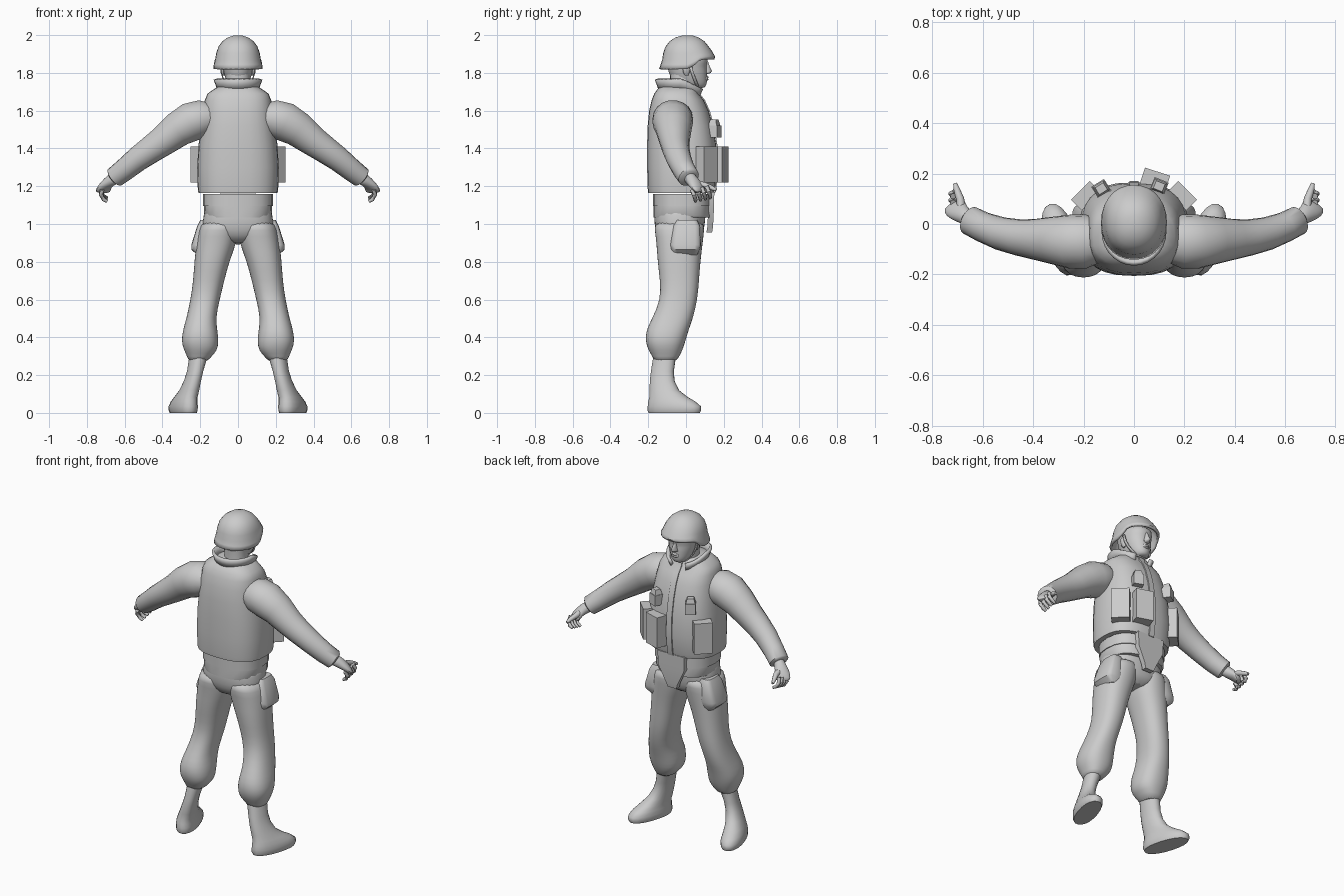
import bpy, bmesh, math
from mathutils import Vector, Matrix

grey = bpy.data.materials.new("plain_grey")
grey.diffuse_color = (0.6, 0.6, 0.6, 1)


def finish(name, bm, mirror=False, subsurf=0, solid=0, angle=50):
    bmesh.ops.recalc_face_normals(bm, faces=bm.faces[:])
    me = bpy.data.meshes.new(name)
    bm.to_mesh(me)
    bm.free()
    ob = bpy.data.objects.new(name, me)
    bpy.context.collection.objects.link(ob)
    me.materials.append(grey)
    bpy.ops.object.select_all(action='DESELECT')
    ob.select_set(True)
    bpy.context.view_layer.objects.active = ob
    bpy.ops.object.shade_smooth_by_angle(angle=math.radians(angle))
    if solid:
        m = ob.modifiers.new("thickness", 'SOLIDIFY')
        m.thickness, m.offset = solid, -1
    if mirror:
        ob.modifiers.new("mirror", 'MIRROR').use_mirror_merge = False
    if subsurf:
        m = ob.modifiers.new("smooth", 'SUBSURF')
        m.levels = m.render_levels = subsurf
    return ob


def oval(c, rx, ry, rot=0, n=20, p=2.0):
    """Horizontal superellipse ring."""
    pts = []
    for i in range(n):
        a = 2 * math.pi * i / n
        x, y = [math.copysign(abs(v) ** (2 / p), v) for v in (math.cos(a), math.sin(a))]
        pts.append(Vector(c) + Matrix.Rotation(rot, 3, 'Z') @ Vector((x * rx, y * ry, 0)))
    return pts


def slab(z, x0, x1, y0, y1, p=2.3, n=20):
    return oval(((x0 + x1) / 2, (y0 + y1) / 2, z), (x1 - x0) / 2, (y1 - y0) / 2, 0, n, p)


def loft(name, rings, caps=(True, True), **kw):
    bm = bmesh.new()
    vs = [[bm.verts.new(p) for p in r] for r in rings]
    n = len(vs[0])
    for a, b in zip(vs, vs[1:]):
        for i in range(n):
            bm.faces.new((a[i], a[(i + 1) % n], b[(i + 1) % n], b[i]))
    if caps[0]:
        bm.faces.new(vs[0])
    if caps[1]:
        bm.faces.new(vs[-1])
    return finish(name, bm, **kw)


def tube(name, path, n=14, **kw):
    """Round limb through (x, y, z, radius across, radius in height)."""
    pts = [Vector(p[:3]) for p in path]
    rings = []
    for i, p in enumerate(path):
        d = (pts[min(i + 1, len(pts) - 1)] - pts[max(i - 1, 0)]).normalized()
        side = d.cross(Vector((0, 0, 1))).normalized()
        up = side.cross(d)
        rings.append([pts[i] + side * p[3] * math.cos(2 * math.pi * k / n)
                      + up * p[4] * math.sin(2 * math.pi * k / n) for k in range(n)])
    return loft(name, rings, mirror=True, **kw)


def box(name, c, size, rot=0, taper=1.0):
    bm = bmesh.new()
    bmesh.ops.create_cube(bm, size=1)
    for v in bm.verts:
        k = taper if v.co.z > 0 else 1
        v.co = Vector((v.co.x * size[0] * k, v.co.y * size[1] * k, v.co.z * size[2]))
    bm.transform(Matrix.Translation(c) @ Matrix.Rotation(math.radians(rot), 4, 'Z'))
    return finish(name, bm, angle=30)


# trousers: seat and two legs
loft("trouser_seat", [slab(z, -x, x, a, b, 2.4) for z, x, a, b in (
    (1.12, .18, -.17, .11), (1.04, .182, -.17, .105), (.99, .195, -.168, .1),
    (.94, .175, -.155, .09), (.89, .07, -.11, .06))], subsurf=1)
loft("trouser_leg", [slab(*r) for r in (
    (1.02, .0, .19, -.168, .1), (.97, .0, .208, -.168, .098), (.9, .006, .222, -.157, .09),
    (.8, .046, .232, -.152, .077), (.7, .072, .238, -.138, .07), (.6, .096, .252, -.135, .062),
    (.5, .118, .274, -.18, .038), (.44, .108, .292, -.212, .015), (.38, .102, .302, -.217, -.002),
    (.33, .108, .286, -.2, -.018), (.3, .14, .27, -.178, -.035), (.27, .16, .262, -.17, -.05))],
    mirror=True, subsurf=1)

# thigh pockets, swelling towards the bottom
loft("thigh_pocket", [slab(z, .12, x, a, b, 4, 16) for z, x, a, b in (
    (1.02, .2, -.05, .06), (.99, .216, -.068, .075), (.89, .247, -.085, .08),
    (.865, .247, -.08, .075), (.835, .215, -.07, .06))], mirror=True, angle=35)

# boots, turned outwards
loft("boot", [oval((x, y, z), rx, ry, -.3, 20, 2.2) for z, x, y, rx, ry in (
    (0, .29, -.062, .058, .142), (.012, .29, -.062, .063, .148), (.035, .29, -.062, .064, .147),
    (.06, .285, -.075, .06, .13), (.085, .275, -.093, .054, .104), (.12, .258, -.115, .048, .08),
    (.17, .241, -.126, .042, .067), (.22, .227, -.125, .04, .062), (.32, .205, -.11, .048, .06))],
    mirror=True)

# waist belt in two bands
loft("belt_upper", [slab(z, -x, x, -.175, .135, 2.5) for z, x in ((1.095, .186), (1.16, .186))])
loft("belt_lower", [slab(z, -x, x, -.172, .13, 2.5) for z, x in ((1.035, .172), (1.045, .18), (1.096, .181))])

# armoured vest
vest = ((1.165, .21, -.2, .148), (1.19, .213, -.203, .155), (1.3, .216, -.206, .165),
        (1.42, .209, -.206, .16), (1.52, .195, -.203, .143), (1.6, .184, -.195, .12),
        (1.655, .176, -.182, .095), (1.69, .162, -.168, .068), (1.715, .125, -.15, .06),
        (1.735, .09, -.125, .045))
loft("vest", [slab(z, -x, x, a, b, 2.6, 28) for z, x, a, b in vest])
loft("vest_closure", [[Vector((x, y, z)) for x, y in
                       ((-.018, b - .02), (.018, b - .02), (.018, b + .006), (-.018, b + .006))]
                      for z, _, _, b in vest[:-1]], angle=30)

# groin flap below the vest
loft("groin_flap", [[Vector((x, y, z)) for x, y in ((-w, b - .03), (w, b - .03), (w, b), (-w, b))]
                    for z, w, b in ((.955, .03, .138), (.985, .04, .143), (1.08, .088, .148),
                                    (1.17, .092, .15))], angle=30)

# stand-up collar, open at the front
bm = bmesh.new()
cols = []
for i in range(25):
    a = math.radians(115 + 310 * i / 24)
    col = []
    for r, h in ((.92, 0), (1.0, .028), (1.1, .055)):
        x, y = .102 * r * math.cos(a), -.03 + .108 * r * math.sin(a)
        col.append(bm.verts.new((x, y, 1.715 + h - .5 * max(0, y + .02))))
    cols.append(col)
for a, b in zip(cols, cols[1:]):
    for k in (0, 1):
        bm.faces.new((a[k], b[k], b[k + 1], a[k + 1]))
finish("collar", bm, solid=.018, angle=40)

# pouches round the vest
for x, y, rot, d in ((.082, .172, -18, .075), (.192, .112, -45, .06), (-.192, .112, 45, .06)):
    box("magazine_pouch", (x, y, 1.315), (.105, d, .19), rot)
for x, y, rot in ((.1, .15, -22), (-.13, .14, 32)):
    box("small_pouch", (x, y, 1.49), (.06, .055, .065), rot)
    box("small_pouch_top", (x, y, 1.537), (.054, .046, .03), rot, .7)

# sleeves
tube("sleeve", ((.14, -.07, 1.56, .085, .08), (.19, -.07, 1.558, .107, .1), (.25, -.07, 1.54, .108, .105),
                (.32, -.065, 1.5, .095, .094), (.4, -.06, 1.437, .08, .08), (.46, -.053, 1.395, .072, .073),
                (.53, -.038, 1.345, .066, .066), (.6, -.012, 1.288, .06, .06), (.652, .014, 1.248, .058, .056),
                (.658, .017, 1.243, .045, .044)), n=18)

# hands: palm, curled fingers, thumb
tube("palm", ((.635, .01, 1.255, .034, .036), (.672, .03, 1.232, .032, .034), (.7, .052, 1.207, .046, .026),
              (.714, .07, 1.18, .05, .021), (.716, .075, 1.165, .04, .014)), n=12, subsurf=1)
for i in range(4):
    y = .036 + .026 * i
    z = 1.166 + .006 * i
    tube("finger", ((.718, y - .004, z + .015, .012, .013), (.725, y + .006, z - .012, .012, .012),
                    (.712, y + .014, z - .036, .011, .011), (.692, y + .014, z - .047, .008, .008)), n=8)
tube("thumb", ((.685, .05, 1.215, .018, .018), (.69, .1, 1.205, .016, .016),
               (.703, .135, 1.192, .013, .013), (.71, .16, 1.18, .008, .008)), n=8)

# neck and head
loft("neck", [slab(z, -x, x, a, b) for z, x, a, b in (
    (1.66, .075, -.09, .05), (1.72, .065, -.082, .05), (1.8, .064, -.085, .05))])
loft("head", [slab(z, -x, x, a, b, 2.2) for z, x, a, b in (
    (1.718, .032, .0, .09), (1.728, .046, -.03, .106), (1.75, .06, -.06, .113), (1.78, .071, -.085, .112),
    (1.81, .078, -.095, .113), (1.835, .082, -.1, .108), (1.86, .085, -.105, .118),
    (1.92, .085, -.1, .115))], subsurf=1)
loft("nose", [slab(z, -x, x, .08, b, 2, 10) for z, x, b in (
    (1.793, .012, .115), (1.8, .02, .132), (1.81, .017, .139), (1.835, .011, .126), (1.86, .01, .118))])
loft("lips", [slab(z, -x, x, .07, b, 2, 12) for z, x, b in (
    (1.758, .02, .112), (1.765, .027, .12), (1.771, .029, .116), (1.778, .025, .121), (1.785, .016, .113))])
loft("ear", [slab(z, .07, x, a, b, 2, 10) for z, x, a, b in (
    (1.785, .08, -.005, .012), (1.8, .089, -.015, .018), (1.83, .094, -.02, .022), (1.85, .088, -.015, .018))],
    mirror=True)

# helmet: flared rim, raised over the face
rings = []
for i, (z, x, a, b) in enumerate((
        (1.822, .131, -.142, .15), (1.845, .128, -.134, .155), (1.87, .121, -.126, .148), (1.905, .115, -.121, .138),
        (1.94, .103, -.108, .12), (1.968, .082, -.086, .097), (1.988, .053, -.055, .066), (1.998, .022, -.02, .035))):
    ring = slab(z, -x, x, a, b, 2.15, 28)
    for v in ring:
        t = min(1, max(0, (v.y - .01) / .08))
        v.z += (.05, .04, .027, .01, 0, 0, 0, 0)[i] * t * t * (3 - 2 * t)
    rings.append(ring)
loft("helmet", rings, caps=(False, True), solid=.014)
# chin strap
bm = bmesh.new()
rows = []
for i in range(13):
    a = math.pi * i / 12
    x, z = .09 * math.cos(a), 1.85 - .128 * math.sin(a) ** .8
    y = .02 + .045 * math.sin(a)
    rows.append([bm.verts.new((x, y + o, z)) for o in (-.008, .008)])
for a, b in zip(rows, rows[1:]):
    bm.faces.new((a[0], a[1], b[1], b[0]))
finish("chin_strap", bm, solid=.006)
